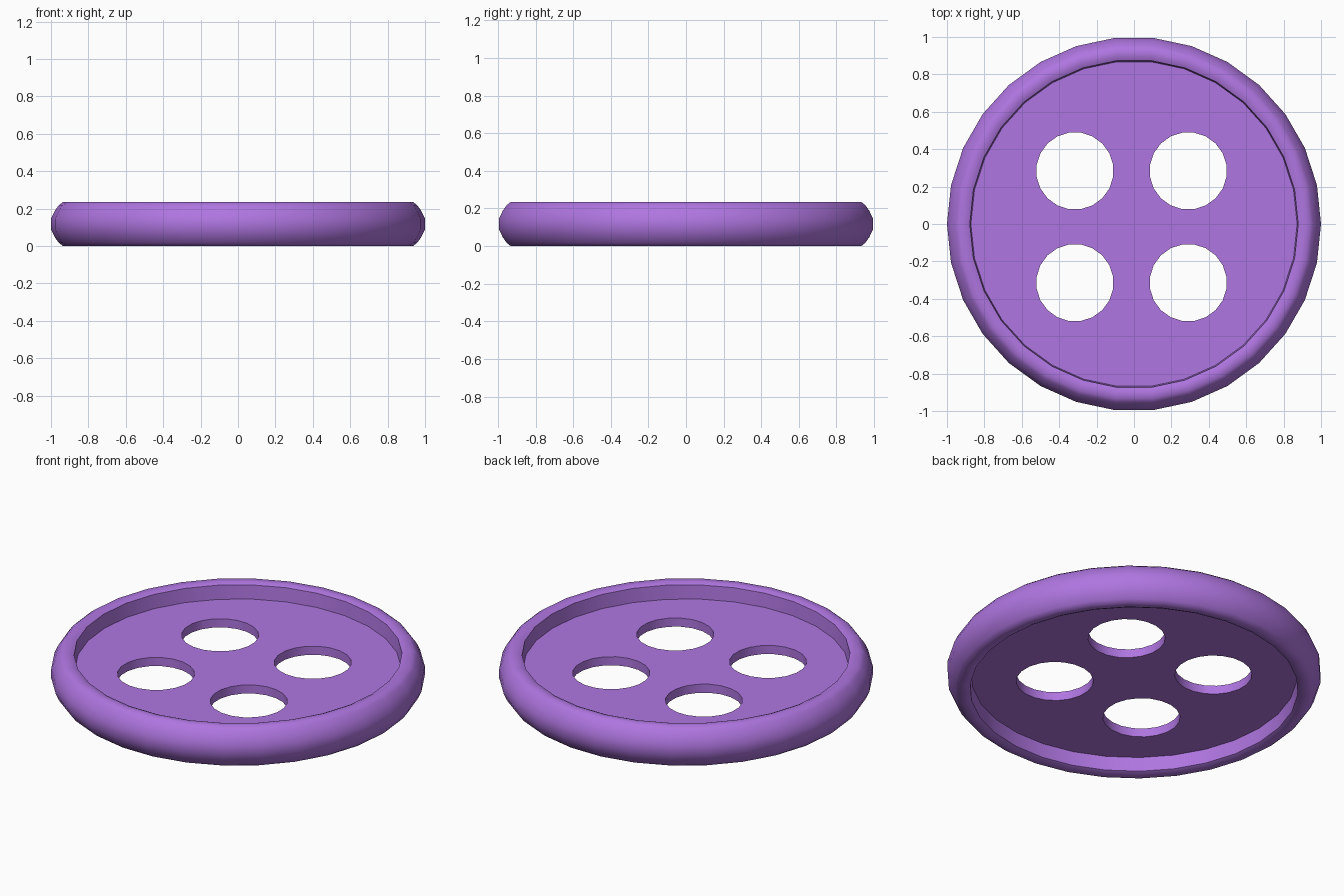
import bpy, bmesh, math

if "Cube" in bpy.data.objects:
    bpy.data.objects.remove(bpy.data.objects["Cube"])

SIDES = 30      # facets round the button
MID = 0.1175    # height of the mirror plane

# Upper half of the section (radius, height): floor edge, inner wall, rounded rim
upper = [(0.872, 0.143), (0.878, 0.224), (0.900, 0.234), (0.938, 0.234),
         (0.958, 0.218), (0.980, 0.188), (1.0, 0.145)]
profile = upper + [(r, 2 * MID - z) for r, z in reversed(upper)]


def ring(bm, r, z, n, cx=0, cy=0, turn=0):
    return [bm.verts.new((cx + r * math.cos(turn + 2 * math.pi * i / n),
                          cy + r * math.sin(turn + 2 * math.pi * i / n), z))
            for i in range(n)]


def lathe(name, sections, n, cx=0, cy=0, turn=0):
    """Closed turned solid with flat end caps."""
    bm = bmesh.new()
    rings = [ring(bm, r, z, n, cx, cy, turn) for r, z in sections]
    for a, b in zip(rings, rings[1:]):
        for i in range(n):
            j = (i + 1) % n
            bm.faces.new((a[i], a[j], b[j], b[i]))
    bm.faces.new(rings[0])
    bm.faces.new(rings[-1])
    bmesh.ops.recalc_face_normals(bm, faces=bm.faces[:])
    mesh = bpy.data.meshes.new(name)
    bm.to_mesh(mesh)
    bm.free()
    obj = bpy.data.objects.new(name, mesh)
    bpy.context.collection.objects.link(obj)
    return obj


# Button body: rounded rim with a thin recessed disc
button = lathe("button", profile, SIDES)

# Four thread holes
for sx in (-1, 1):
    for sy in (-1, 1):
        cutter = lathe("hole_cutter", [(0.207, -0.1), (0.207, 0.4)], 20,
                       -0.013 + sx * 0.303, -0.015 + sy * 0.299, math.pi / 20)
        cutter.hide_render = True
        mod = button.modifiers.new("thread_hole", 'BOOLEAN')
        mod.operation = 'DIFFERENCE'
        mod.solver = 'EXACT'
        mod.object = cutter
        bpy.context.view_layer.objects.active = button
        bpy.ops.object.modifier_apply(modifier=mod.name)
        bpy.data.objects.remove(cutter)

# Smooth rim and hole walls, crisp recess edges
bpy.ops.object.select_all(action='DESELECT')
button.select_set(True)
bpy.context.view_layer.objects.active = button
bpy.ops.object.shade_smooth_by_angle(angle=math.radians(50))

# Purple plastic
mat = bpy.data.materials.new("purple_plastic")
mat.diffuse_color = (0.43, 0.18, 0.75, 1)
mat.use_nodes = True
mat.node_tree.nodes["Principled BSDF"].inputs["Base Color"].default_value = mat.diffuse_color
button.data.materials.clear()
button.data.materials.append(mat)
